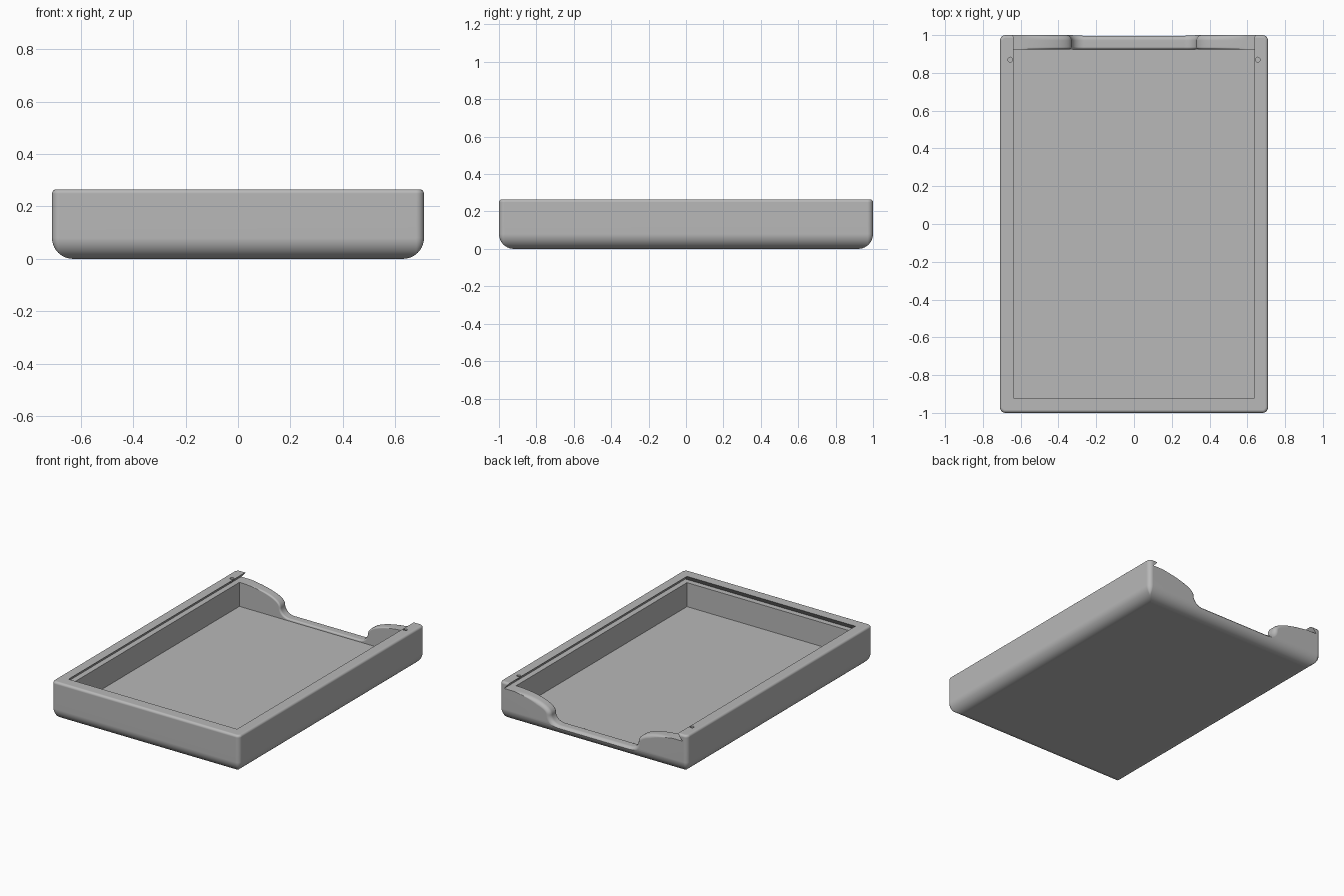
import bpy
import bmesh
from math import sin, cos, pi, sqrt

if "Cube" in bpy.data.objects:
    bpy.data.objects.remove(bpy.data.objects["Cube"])

W, L, H = 0.71, 1.0, 0.265          # half width, half length, height
FLOOR, LEDGE = 0.058, 0.222
IN_X, IN_FRONT, IN_BACK = 0.637, -0.92, 0.925

grey = bpy.data.materials.new("Plain Grey")
grey.use_nodes = True
grey.diffuse_color = (0.48, 0.48, 0.48, 1)
grey.node_tree.nodes["Principled BSDF"].inputs["Base Color"].default_value = (0.48, 0.48, 0.48, 1)


def loft(name, rings):
    """Closed solid through rings of equal point count."""
    bm = bmesh.new()
    loops = [[bm.verts.new(p) for p in ring] for ring in rings]
    n = len(loops[0])
    for a, b in zip(loops, loops[1:]):
        for i in range(n):
            j = (i + 1) % n
            bm.faces.new((a[i], a[j], b[j], b[i]))
    bm.faces.new(loops[0])
    bm.faces.new(loops[-1])
    bmesh.ops.recalc_face_normals(bm, faces=bm.faces)
    mesh = bpy.data.meshes.new(name)
    bm.to_mesh(mesh)
    bm.free()
    mesh.materials.append(grey)
    ob = bpy.data.objects.new(name, mesh)
    bpy.context.collection.objects.link(ob)
    return ob


def rect(x, y0, y1, z):
    return [(-x, y0, z), (x, y0, z), (x, y1, z), (-x, y1, z)]


def rounded_rect(inset, z, steps=6):
    """Outer outline pulled in by inset, with small corner radii."""
    x, y = W - inset, L - inset
    r = max(0.03 - inset, 0.002)
    ring = []
    for k, (sx, sy) in enumerate(((1, 1), (-1, 1), (-1, -1), (1, -1))):
        for i in range(steps + 1):
            a = (k + i / steps) * pi / 2
            ring.append((sx * (x - r) + r * cos(a), sy * (y - r) + r * sin(a), z))
    return ring


def notch_ring(y, grow):
    """Notch outline at depth y, enlarged by grow to round its rim."""
    half = []
    steps = 14
    for i in range(steps + 1):       # convex shoulder
        a = pi / 2 * i / steps
        g = grow * min(1, 2 * i / steps)
        half.append((0.60 - 0.27 * sin(a) + g * sin(a), 0.13 + 0.092 * cos(a) - g * cos(a)))
    for i in range(1, steps + 1):    # concave foot
        a = pi / 2 * i / steps
        half.append((0.265 + (0.065 + grow) * cos(a), 0.13 - (0.058 + grow) * sin(a)))
    half.insert(0, (0.60, 0.32))
    return [(x, y, z) for x, z in half] + [(-x, y, z) for x, z in reversed(half)]


# Tray body with a wide bottom fillet and a small top fillet
R_BOTTOM, R_TOP, SEG = 0.08, 0.016, 10
rings = []
for i in range(SEG + 1):
    a = pi / 2 * i / SEG
    rings.append(rounded_rect(R_BOTTOM * (1 - sin(a)), R_BOTTOM * (1 - cos(a))))
for i in range(6):
    a = pi / 2 * i / 5
    rings.append(rounded_rect(R_TOP * (1 - cos(a)), H - R_TOP * (1 - sin(a))))
tray = loft("sliding_lid_tray", rings)

cutters = []

# Main cavity
cutters.append(loft("cavity_cutter", [rect(IN_X, IN_FRONT, IN_BACK, z) for z in (FLOOR, LEDGE + 0.015)]))

# Dovetail lid channel, open at the back
UNDER = 0.038
cutters.append(loft("lid_channel_cutter", [
    rect(IN_X + UNDER, IN_FRONT - UNDER, 1.2, LEDGE),
    rect(IN_X, IN_FRONT, 1.2, H),
    rect(IN_X, IN_FRONT, 1.2, H + 0.1)]))

# Finger notch in the back wall with rounded rims
sections = [notch_ring(IN_BACK - 0.015, 0.012)]
for edge, r, sign in ((IN_BACK, 0.012, 1), (L, 0.028, -1)):
    part = []
    for i in range(7):
        a = pi / 2 * i / 6
        part.append(notch_ring(edge + sign * r * (1 - cos(a)), r * (1 - sin(a))))
    sections += part if sign > 0 else part[::-1]
sections.append(notch_ring(1.1, 0.028))
cutters.append(loft("finger_notch_cutter", sections))

# Detent holes through the rail lips
for side in (-1, 1):
    cutters.append(loft("detent_cutter", [
        [(side * 0.655 + 0.013 * cos(i * pi / 8), 0.87 + 0.013 * sin(i * pi / 8), z) for i in range(16)]
        for z in (LEDGE + 0.004, H + 0.05)]))

for cutter in cutters:
    mod = tray.modifiers.new(cutter.name, 'BOOLEAN')
    mod.operation = 'DIFFERENCE'
    mod.solver = 'EXACT'
    mod.object = cutter
    cutter.hide_render = True

# Bake the cuts and discard the cutters
depsgraph = bpy.context.evaluated_depsgraph_get()
cut_mesh = bpy.data.meshes.new_from_object(tray.evaluated_get(depsgraph))
tray.modifiers.clear()
tray.data = cut_mesh
for cutter in cutters:
    bpy.data.objects.remove(cutter)

# Smooth fillets with crisp edges
bpy.ops.object.select_all(action='DESELECT')
tray.select_set(True)
bpy.context.view_layer.objects.active = tray
bpy.ops.object.shade_smooth_by_angle(angle=pi / 6)
weighted = tray.modifiers.new("Weighted Normals", 'WEIGHTED_NORMAL')
weighted.keep_sharp = True
